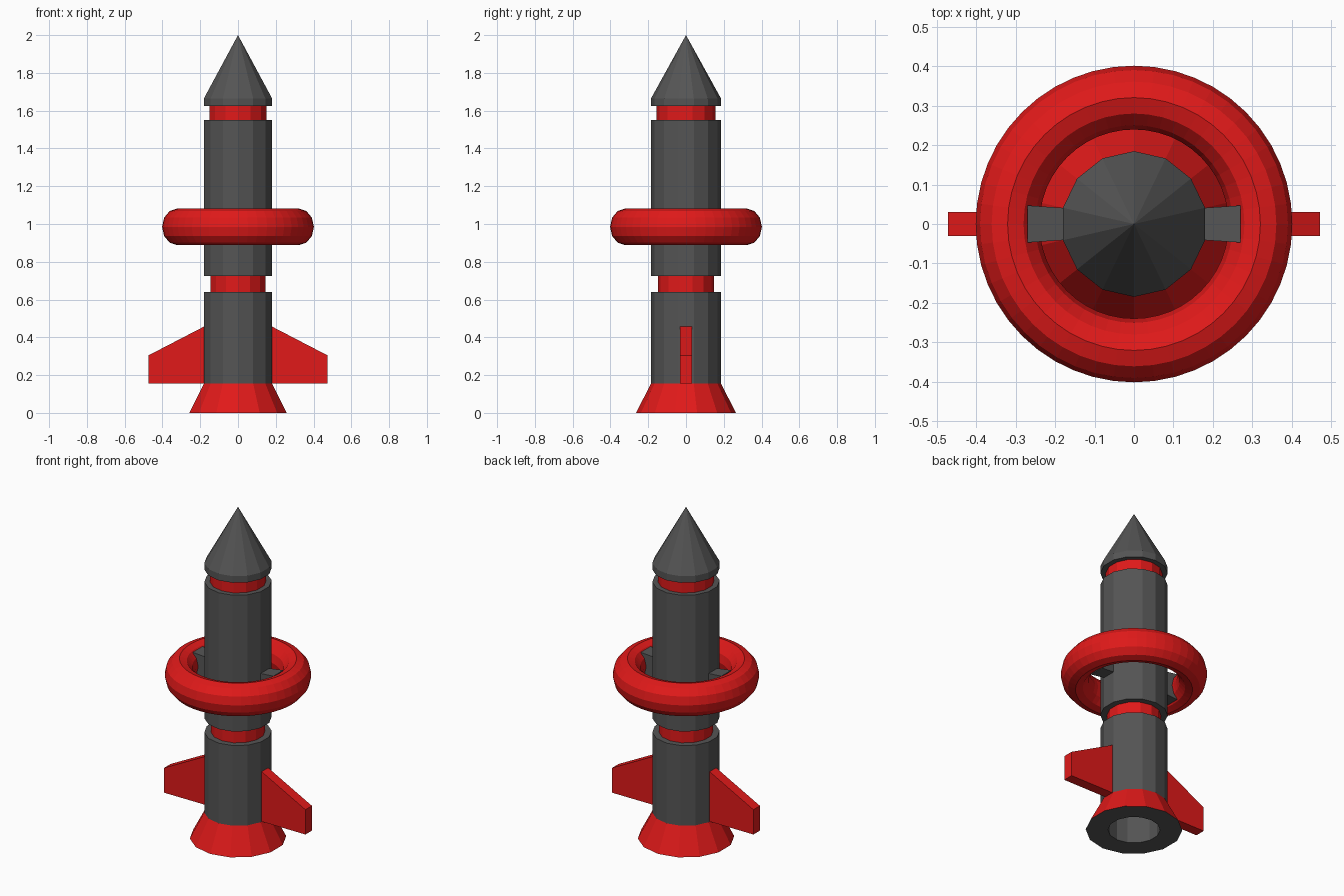
import bpy, bmesh, math
from mathutils import Vector, Matrix

if "Cube" in bpy.data.objects:
    bpy.data.objects.remove(bpy.data.objects["Cube"])

SIDES = 14
R = 0.185
RING_Z = 0.985


def material(name, color):
    m = bpy.data.materials.new(name)
    m.diffuse_color = color
    m.use_nodes = True
    m.node_tree.nodes["Principled BSDF"].inputs["Base Color"].default_value = m.diffuse_color
    return m


red = material("red_paint", (0.75, 0.01, 0.01, 1))
grey = material("dark_grey", (0.09, 0.09, 0.09, 1))


def finish(name, bm, *mats):
    bmesh.ops.recalc_face_normals(bm, faces=bm.faces)
    me = bpy.data.meshes.new(name)
    bm.to_mesh(me)
    bm.free()
    for m in mats:
        me.materials.append(m)
    ob = bpy.data.objects.new(name, me)
    bpy.context.collection.objects.link(ob)
    return ob


def lathe(name, profile, *mats, red_zone=None):
    """Spin a (radius, z) profile around z; faces passing red_zone use slot 1."""
    bm = bmesh.new()
    vs = [bm.verts.new((0, r, z)) for r, z in profile]
    es = [bm.edges.new(p) for p in zip(vs, vs[1:])]
    bmesh.ops.spin(bm, geom=vs + es, cent=(0, 0, 0), axis=(0, 0, 1),
                   angle=math.tau, steps=SIDES, use_duplicate=False)
    bmesh.ops.remove_doubles(bm, verts=bm.verts, dist=1e-4)
    if red_zone:
        for f in bm.faces:
            if red_zone(f.calc_center_median()):
                f.material_index = 1
    return finish(name, bm, *mats)


def tube(name, r, z0, z1, mat):
    lathe(name, [(0, z0), (r, z0), (r, z1), (0, z1)], mat)


def hexa(name, bottom, top, mat):
    """Solid bridging two matching four-point outlines."""
    bm = bmesh.new()
    a = [bm.verts.new(p) for p in bottom]
    b = [bm.verts.new(p) for p in top]
    bm.faces.new(a)
    bm.faces.new(b)
    for i in range(4):
        j = (i + 1) % 4
        bm.faces.new((a[i], a[j], b[j], b[i]))
    return finish(name, bm, mat)


# Lower stage with flared skirt and hollow exhaust
lathe("lower_stage",
      [(0, 0.64), (R, 0.64), (R, 0.155), (0.265, 0), (0.143, 0), (0.143, 0.2), (0, 0.2)],
      grey, red,
      red_zone=lambda c: 0.01 < c.z < 0.15 and math.hypot(c.x, c.y) > 0.18)

# Upper stage, recessed collars and nose
tube("lower_collar", 0.149, 0.64, 0.725, red)
tube("upper_stage", R, 0.725, 1.55, grey)
tube("upper_collar", 0.155, 1.55, 1.625, red)
lathe("nose_cone", [(0, 1.625), (R, 1.625), (R, 1.665), (0, 2.0)], grey)

# Ring around the upper stage, slightly taller than round
bpy.ops.mesh.primitive_torus_add(major_radius=0.321, minor_radius=0.081,
                                 major_segments=48, minor_segments=12)
ring = bpy.context.object
ring.name = "ring"
ring.data.transform(Matrix.Translation((0, 0, RING_Z)) @ Matrix.Diagonal((1, 1, 1.2, 1)))
ring.data.materials.append(red)

# Fins and ring struts on both sides
for side, s in (("left", -1), ("right", 1)):
    outline = [(0.17, 0.155), (0.473, 0.155), (0.473, 0.305), (0.18, 0.457), ]
    hexa(side + "_fin", [(s * x, -0.031, z) for x, z in outline],
         [(s * x, 0.031, z) for x, z in outline], red)

    def section(x, hy, hz):
        return [(s * x, u * hy, RING_Z + v * hz)
                for u, v in ((-1, -1), (1, -1), (1, 1), (-1, 1))]
    hexa(side + "_strut", section(0.18, 0.041, 0.07), section(0.27, 0.047, 0.08), grey)
